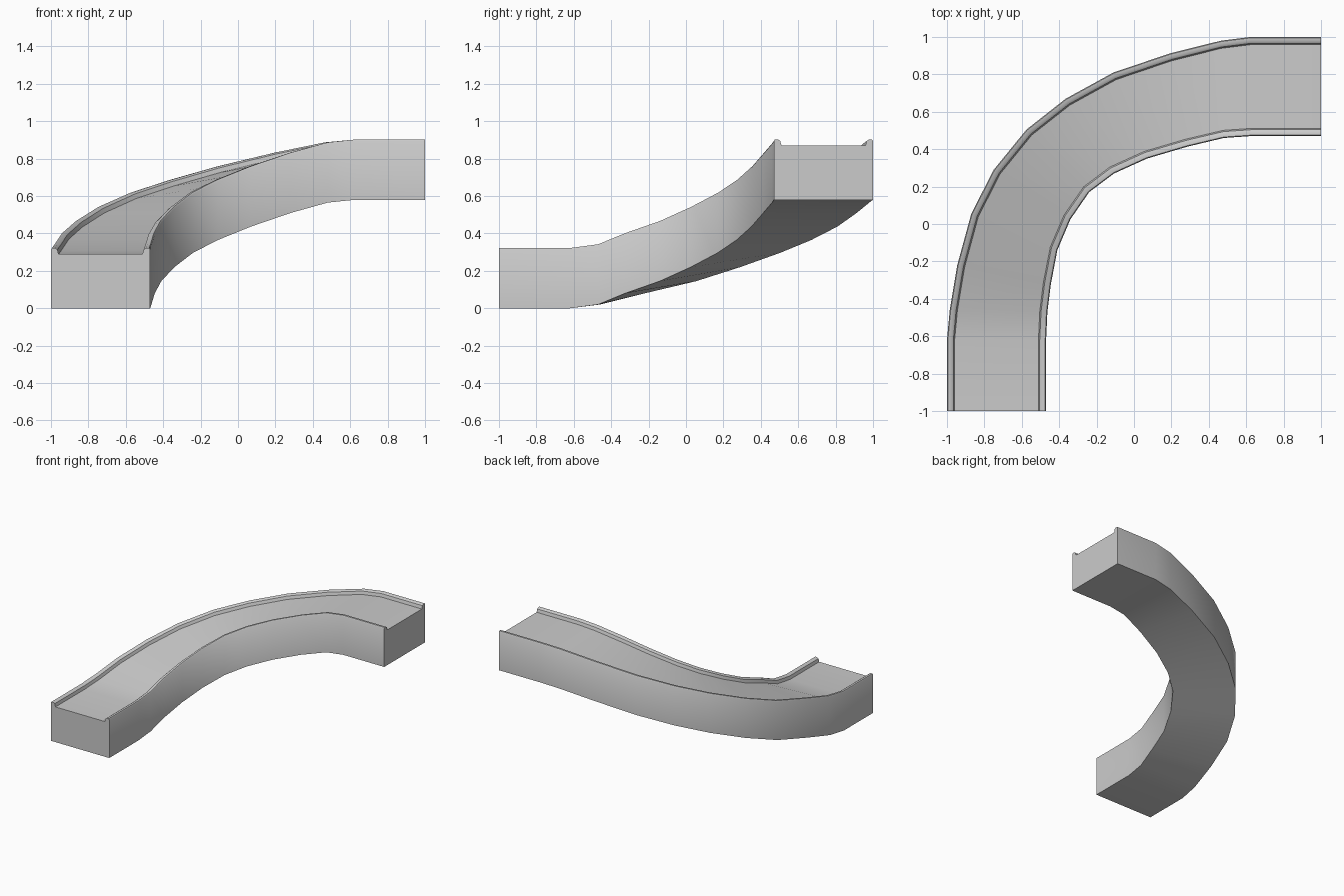
import bpy, bmesh, math
from mathutils import Vector

if "Cube" in bpy.data.objects:
    bpy.data.objects.remove(bpy.data.objects["Cube"])

# plan positions of the outer and inner edges, and the rise of each section
outer = [(-1, -1), (-1, -.62), (-.985, -.46), (-.945, -.22), (-.87, .055), (-.75, .29),
         (-.575, .505), (-.365, .67), (-.11, .81), (.195, .913), (.465, .98), (.625, 1), (1, 1)]
inner = [(-.47, -1), (-.47, -.62), (-.463, -.47), (-.445, -.325), (-.41, -.14), (-.34, .025),
         (-.24, .17), (-.107, .27), (.07, .35), (.283, .413), (.48, .46), (.625, .47), (1, .47)]
rise = [0, 0, .02, .08, .145, .22, .297, .365, .437, .51, .565, .58, .58]

# cross-section: flat slab with a rounded curb on both sides
W = .53
curb = [(0, 0), (0, .313), (.005, .322), (.022, .322), (.034, .314), (.041, .289)]
profile = curb + [(W - u, z) for u, z in reversed(curb)]

bm = bmesh.new()
rings = []
for o, i, h in zip(outer, inner, rise):
    o, i = Vector((*o, h)), Vector((*i, h))
    d = (i - o).normalized()
    ring = []
    for u, z in profile:
        p = o + d * u if u < W / 2 else i - d * (W - u)
        ring.append(bm.verts.new(p + Vector((0, 0, z))))
    rings.append(ring)

# skin between sections, then cap both ends
n = len(profile)
for a, b in zip(rings, rings[1:]):
    for k in range(n):
        m = (k + 1) % n
        bm.faces.new((a[k], a[m], b[m], b[k]))
bm.faces.new(rings[0])
bm.faces.new(rings[-1])
bmesh.ops.recalc_face_normals(bm, faces=bm.faces)

mesh = bpy.data.meshes.new("curved_ramp")
bm.to_mesh(mesh)
bm.free()
ramp = bpy.data.objects.new("curved_ramp", mesh)
bpy.context.collection.objects.link(ramp)
bpy.context.view_layer.objects.active = ramp
ramp.select_set(True)
bpy.ops.object.shade_smooth_by_angle(angle=math.radians(35))
